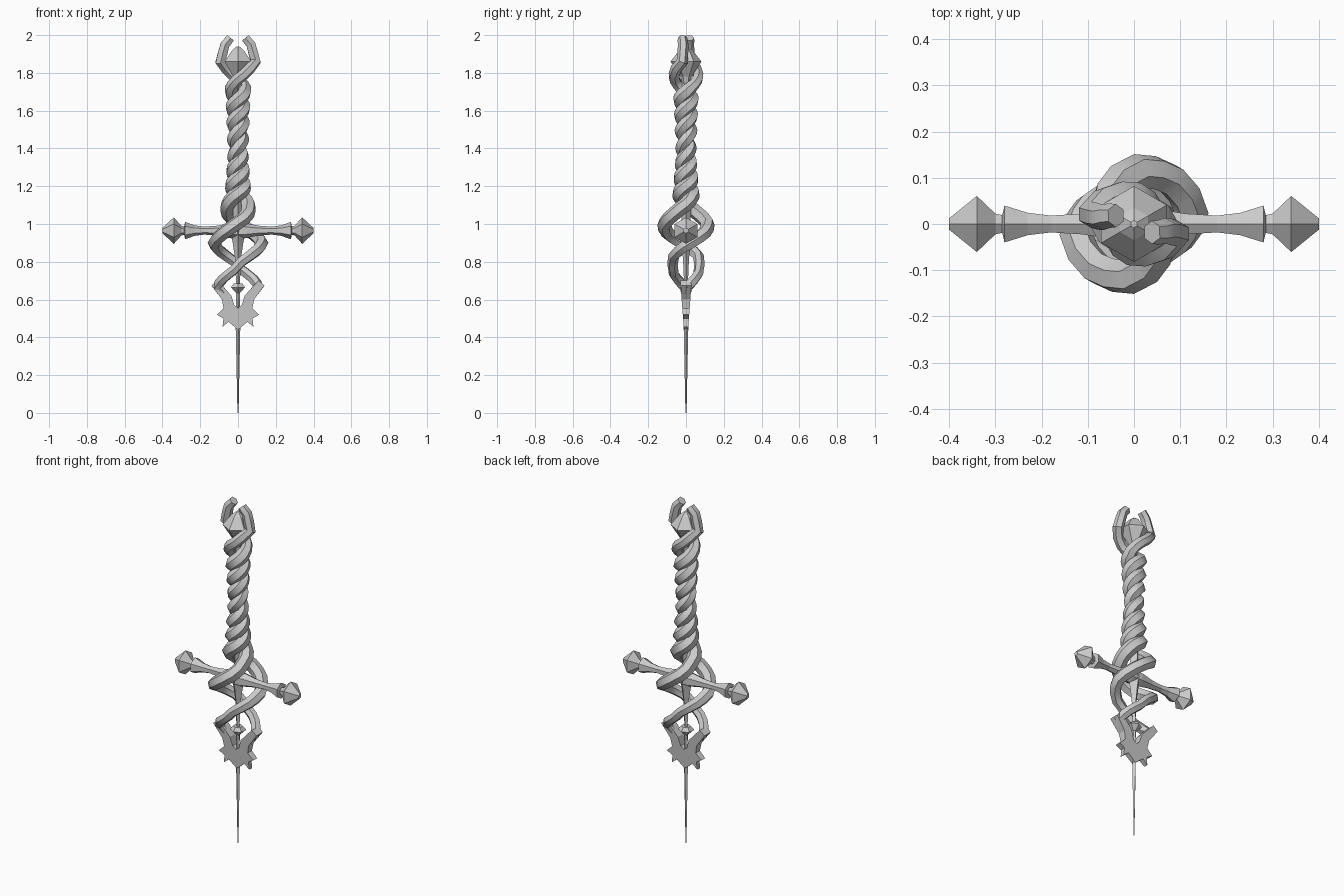
import bpy, bmesh, math
from mathutils import Vector

if "Cube" in bpy.data.objects:
    bpy.data.objects.remove(bpy.data.objects["Cube"])


def finish(name, bm, angle=None):
    bmesh.ops.recalc_face_normals(bm, faces=bm.faces)
    me = bpy.data.meshes.new(name)
    bm.to_mesh(me)
    bm.free()
    ob = bpy.data.objects.new(name, me)
    bpy.context.collection.objects.link(ob)
    return ob


def lathe(name, profile, axis='Z', sides=6, centre=0.0, start=90):
    """Faceted spindle from (position, radius) pairs along Z or X."""
    bm = bmesh.new()
    rings = []
    for p, r in profile:
        ring = []
        for i in range(sides):
            a = math.radians(start) + math.tau * i / sides
            u, v = r * math.cos(a), r * math.sin(a)
            co = (u, v, p) if axis == 'Z' else (p, u, v + centre)
            ring.append(bm.verts.new(co))
        rings.append(ring)
    for a, b in zip(rings, rings[1:]):
        for i in range(sides):
            j = (i + 1) % sides
            bm.faces.new((a[i], a[j], b[j], b[i]))
    bm.faces.new(rings[0])
    bm.faces.new(rings[-1])
    return finish(name, bm)


# twisting strands: height, angle, distance from axis, thickness
KEYS = [
    (1.985, 1415, .043, .025), (1.95, 1428, .070, .028), (1.86, 1428, .095, .030),
    (1.79, 1375, .070, .030), (1.74, 1320, .052, .031), (1.70, 1265, .034, .038),
    (1.40, 620, .021, .035), (1.14, 45, .037, .040), (1.08, -30, .065, .039),
    (1.00, -95, .115, .038), (.95, -130, .125, .037), (.90, -170, .127, .036),
    (.86, -200, .105, .032), (.80, -255, .072, .028), (.76, -285, .070, .027),
    (.71, -330, .092, .028), (.67, -356, .108, .029), (.61, -360, .062, .022),
]


def strand(name, offset):
    pts = []
    for k0, k1 in zip(KEYS, KEYS[1:]):
        n = max(2, round(abs(k1[1] - k0[1]) / 22))
        for i in range(n):
            t = i / n
            pts.append([a + (b - a) * t for a, b in zip(k0, k1)])
    pts.append(KEYS[-1])
    cu = bpy.data.curves.new(name, 'CURVE')
    cu.dimensions = '3D'
    cu.bevel_depth = 1.0
    cu.bevel_resolution = 1
    cu.use_fill_caps = True
    sp = cu.splines.new('POLY')
    sp.points.add(len(pts) - 1)
    for p, (z, deg, dist, r) in zip(sp.points, pts):
        a = math.radians(deg + offset)
        p.co = (dist * math.cos(a), dist * math.sin(a), z, 1)
        p.radius = r
    ob = bpy.data.objects.new(name, cu)
    bpy.context.collection.objects.link(ob)
    bpy.ops.object.select_all(action='DESELECT')
    ob.select_set(True)
    bpy.context.view_layer.objects.active = ob
    bpy.ops.object.convert(target='MESH')
    bpy.ops.object.shade_smooth_by_angle(angle=math.radians(40))


strand("strand_right", 0)
strand("strand_left", 180)

# pommel gem held by the strand tips
lathe("pommel_gem", [(1.74, .02), (1.78, .03), (1.86, .082), (1.92, .035), (1.94, .008)])

# crossguard with faceted finials, mirrored along x
half = [(.03, .042), (.06, .036), (.11, .026), (.18, .021), (.23, .028), (.28, .046),
        (.285, .022), (.30, .026), (.34, .07), (.40, .014)]
lathe("crossguard", [(-p, r) for p, r in reversed(half)] + half, 'X', 6, .965)

# central core running into the thin blade
lathe("core", [(1.74, .02), (1.12, .03), (1.02, .024), (.965, .042), (.90, .028), (.82, .016),
               (.68, .010)], sides=4)
lathe("blade", [(.69, .010), (.44, .012), (.20, .007), (0, .003)], sides=4)

# small gem between the fangs
lathe("small_gem", [(.685, .026), (.665, .043), (.635, .012), (.60, .010)])

# barbed fangs flanking the blade root
OUTLINE = [(0, .44), (.05, .482), (.082, .455), (.077, .50), (.112, .52), (.076, .553),
           (.085, .60), (.14, .675), (.11, .70), (.075, .665), (.035, .62), (.02, .57), (0, .555)]


def fang(name, side):
    bm = bmesh.new()
    front, back = [], []
    for x, z in OUTLINE:
        h = .011 + (z - .44) * .075
        front.append(bm.verts.new((side * x, -h, z)))
        back.append(bm.verts.new((side * x, h, z)))
    bm.faces.new(front)
    bm.faces.new(back[::-1])
    n = len(front)
    for i in range(n):
        j = (i + 1) % n
        bm.faces.new((front[i], front[j], back[j], back[i]))
    finish(name, bm)


fang("fang_right", 1)
fang("fang_left", -1)
